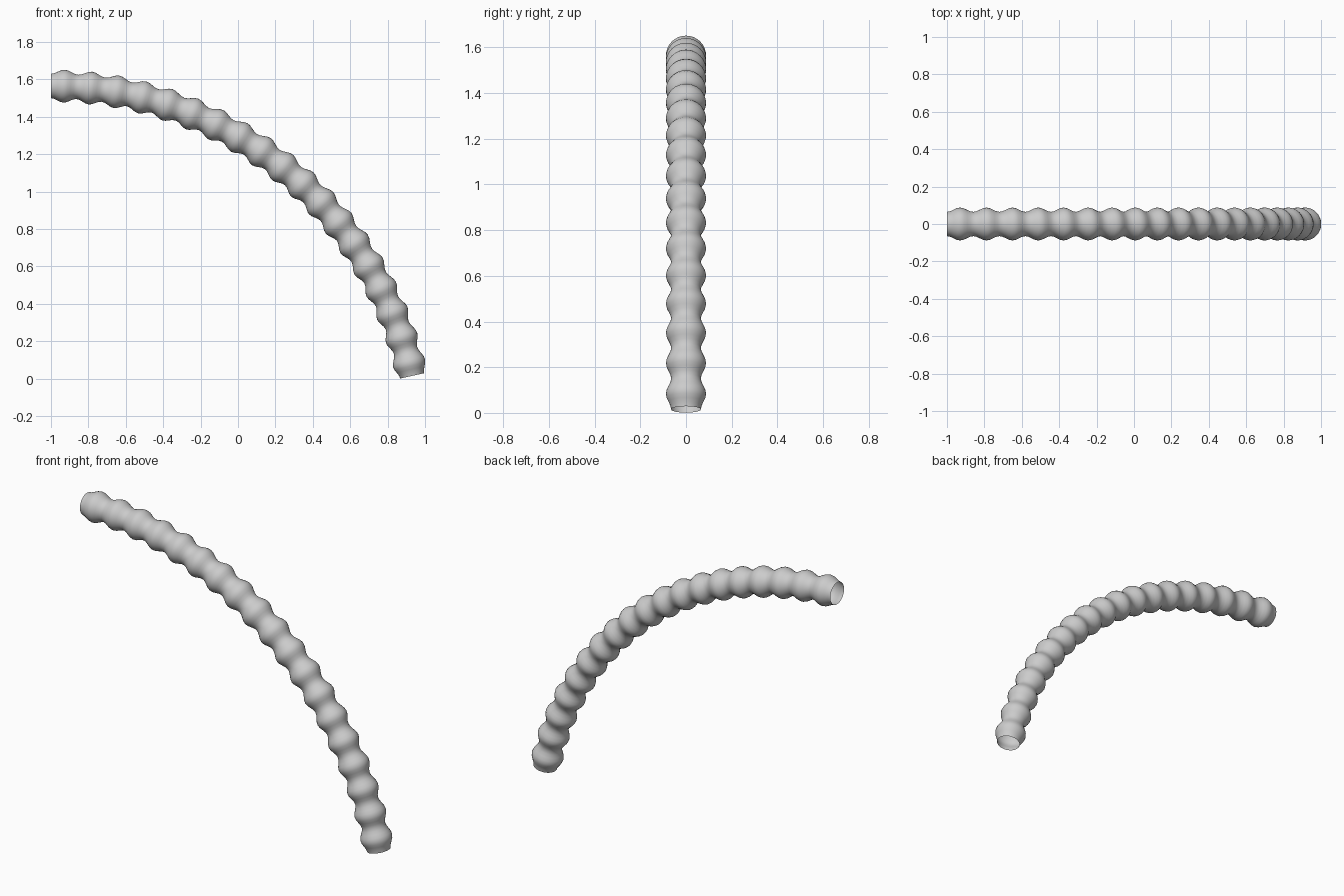
import bpy, bmesh, math

if "Cube" in bpy.data.objects:
    bpy.data.objects.remove(bpy.data.objects["Cube"])

# Arc of the centre line (in the XZ plane) and bead profile
ARC_R, CX, CZ = 1.978, -1.0, -0.413
SWEEP = math.radians(77.5)
BEADS, STEPS, SIDES = 19, 8, 32
R_MIN, R_MAX = 0.065, 0.088

bm = bmesh.new()

# Rings along the arc, swelling once per bead
rings = []
total = BEADS * STEPS
for i in range(total + 1):
    a = SWEEP * i / total
    swell = 0.5 - 0.5 * math.cos(2 * math.pi * i / STEPS)
    r = R_MIN + (R_MAX - R_MIN) * swell
    ring = []
    for j in range(SIDES):
        t = 2 * math.pi * j / SIDES
        d = ARC_R + r * math.cos(t)
        ring.append(bm.verts.new((CX + d * math.sin(a), r * math.sin(t), CZ + d * math.cos(a))))
    rings.append(ring)

# Skin of the tube, open at both ends
for lo, hi in zip(rings, rings[1:]):
    for j in range(SIDES):
        k = (j + 1) % SIDES
        bm.faces.new((lo[j], lo[k], hi[k], hi[j])).smooth = True
bmesh.ops.recalc_face_normals(bm, faces=bm.faces)

mesh = bpy.data.meshes.new("ribbed_hose")
bm.to_mesh(mesh)
bm.free()
hose = bpy.data.objects.new("ribbed_hose", mesh)
bpy.context.collection.objects.link(hose)
